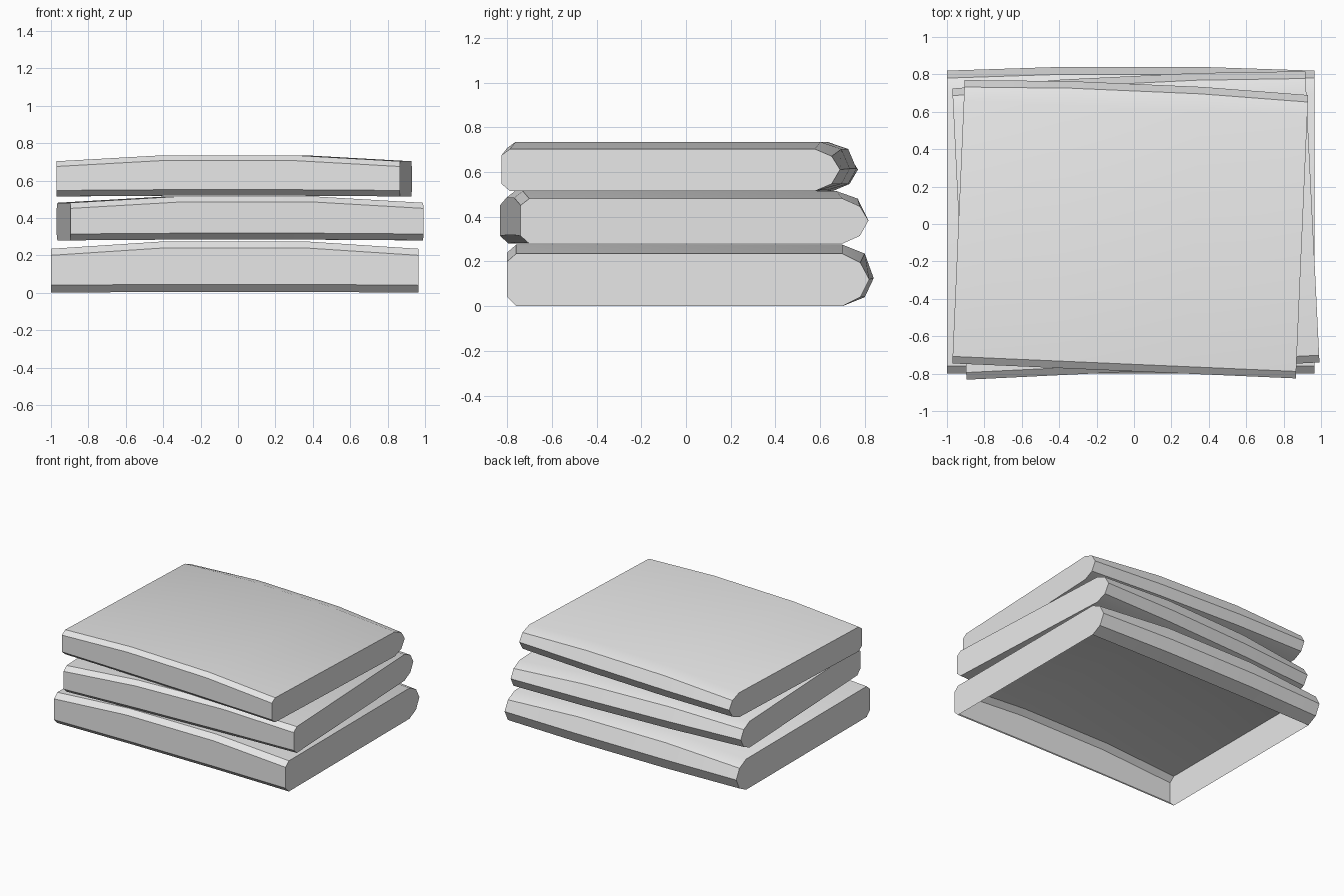
import bpy, bmesh, math
from mathutils import Matrix, Vector

cube = bpy.data.objects.get("Cube")
if cube:
    bpy.data.objects.remove(cube, do_unlink=True)

grey = bpy.data.materials.new("cloth_grey")
grey.use_nodes = True
grey.diffuse_color = (0.8, 0.8, 0.8, 1)
grey.node_tree.nodes["Principled BSDF"].inputs["Base Color"].default_value = (0.8, 0.8, 0.8, 1)

# Cross-sections (y, z): chamfered front, rounded fold at the back
END = [(-0.76, 0), (-0.8, 0.04), (-0.8, 0.2), (-0.76, 0.235), (0.7, 0.235),
       (0.78, 0.195), (0.82, 0.12), (0.78, 0.04), (0.7, 0)]
MIDDLE = [(-0.76, 0.005), (-0.8, 0.045), (-0.8, 0.24), (-0.76, 0.275), (0.7, 0.275),
          (0.8, 0.235), (0.84, 0.125), (0.8, 0.04), (0.7, 0.005)]
HALF, INNER = 0.982, 0.37


def folded_cloth(name, centre, scale, height, angle, open_below=False):
    """Loft the sections along x into one folded cloth."""
    bm = bmesh.new()
    stations = [(-HALF, END), (-INNER, MIDDLE), (INNER, MIDDLE), (HALF, END)]
    rings = [[bm.verts.new((x, y - 0.01, z)) for y, z in section]
             for x, section in stations]
    n = len(END)
    underside = []
    for a, b in zip(rings, rings[1:]):
        for i in range(n):
            j = (i + 1) % n
            face = bm.faces.new((a[i], a[j], b[j], b[i]))
            if j == 0:
                underside.append(face)
    bm.faces.new(rings[0])
    bm.faces.new(rings[-1])
    bmesh.ops.recalc_face_normals(bm, faces=bm.faces[:])
    if open_below:
        bmesh.ops.delete(bm, geom=underside, context='FACES_ONLY')
    bm.transform(Matrix.Translation(Vector(centre))
                 @ Matrix.Rotation(math.radians(angle), 4, 'Z')
                 @ Matrix.Diagonal((scale, scale, height, 1)))
    mesh = bpy.data.meshes.new(name)
    bm.to_mesh(mesh)
    bm.free()
    mesh.materials.append(grey)
    obj = bpy.data.objects.new(name, mesh)
    bpy.context.collection.objects.link(obj)
    bpy.ops.object.select_all(action='DESELECT')
    obj.select_set(True)
    bpy.context.view_layer.objects.active = obj
    bpy.ops.object.shade_smooth_by_angle(angle=math.radians(30))


# Stack, each cloth a little smaller and turned
folded_cloth("bottom_cloth", (-0.018, 0.01, 0), 1, 1, 0, open_below=True)
folded_cloth("middle_cloth", (0.01, -0.008, 0.28), 0.962, 0.855, 2.8)
folded_cloth("top_cloth", (-0.02, -0.028, 0.515), 0.936, 0.8, -2.5)
